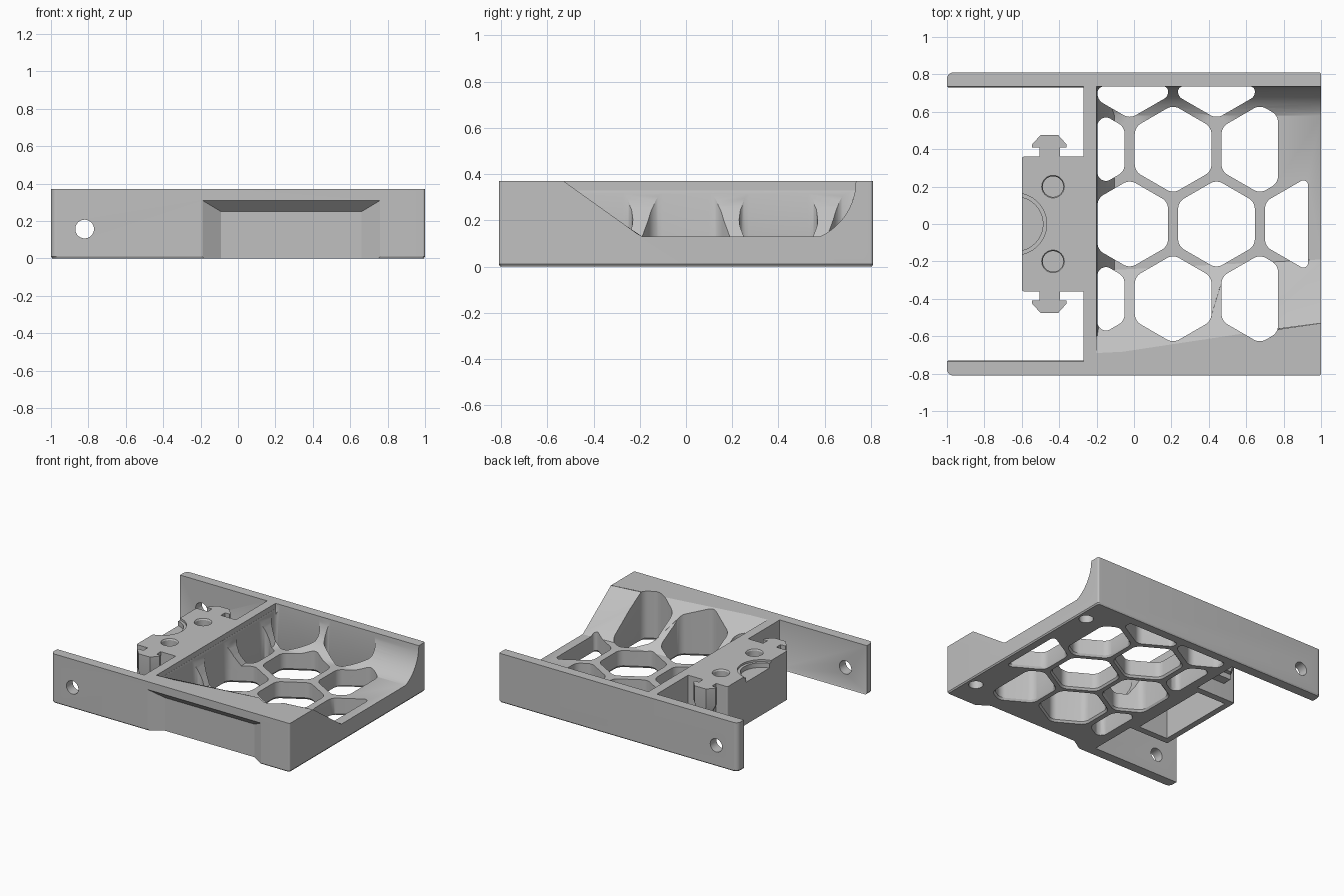
import bpy
import bmesh
from math import cos, sin, pi, radians, tan
from mathutils import Vector

cube = bpy.data.objects.get("Cube")
if cube:
    bpy.data.objects.remove(cube, do_unlink=True)

GREY = (0.53, 0.53, 0.53, 1)
mat = bpy.data.materials.new("plain grey")
mat.use_nodes = True
mat.diffuse_color = GREY
bsdf = mat.node_tree.nodes["Principled BSDF"]
bsdf.inputs["Base Color"].default_value = GREY
bsdf.inputs["Roughness"].default_value = 0.6

TOP = 0.37      # overall height
FLOOR = 0.13    # tray floor height
WALL = 0.735    # inner side of the long walls


def loft(name, rings):
    """Solid skin through matching closed rings, capped at both ends."""
    bm = bmesh.new()
    vs = [[bm.verts.new(p) for p in ring] for ring in rings]
    n = len(vs[0])
    for a, b in zip(vs, vs[1:]):
        for i in range(n):
            j = (i + 1) % n
            bm.faces.new((a[i], a[j], b[j], b[i]))
    bm.faces.new(vs[0][::-1])
    bm.faces.new(vs[-1])
    bmesh.ops.recalc_face_normals(bm, faces=bm.faces)
    mesh = bpy.data.meshes.new(name)
    bm.to_mesh(mesh)
    bm.free()
    mesh.materials.append(mat)
    ob = bpy.data.objects.new(name, mesh)
    bpy.context.collection.objects.link(ob)
    return ob


def prism(name, poly, levels):
    """Upright prism; levels are (z, scale about the outline's centre)."""
    c = Vector(((min(p[0] for p in poly) + max(p[0] for p in poly)) / 2,
                (min(p[1] for p in poly) + max(p[1] for p in poly)) / 2))
    return loft(name, [[(*(c + (Vector(p) - c) * s), z) for p in poly] for z, s in levels])


def rect(x0, x1, y0, y1):
    return [(x0, y0), (x1, y0), (x1, y1), (x0, y1)]


def circle(x, y, r, n=40):
    return [(x + r * cos(2 * pi * i / n), y + r * sin(2 * pi * i / n)) for i in range(n)]


def clip(poly, axis, limit, sign):
    """Keep the part of the outline where sign * coordinate <= sign * limit."""
    out = []
    for a, b in zip(poly, poly[1:] + poly[:1]):
        da, db = sign * (a[axis] - limit), sign * (b[axis] - limit)
        if da <= 0:
            out.append(a)
        if da * db < 0:
            out.append(tuple(Vector(a).lerp(Vector(b), da / (da - db))))
    return out


def rounded(poly, radius, steps=6):
    """Round the outline's corners; radius may be a rule on the corner."""
    out = []
    n = len(poly)
    for i in range(n):
        p = Vector(poly[i])
        r = radius(p) if callable(radius) else radius
        if r == 0:
            out.append(tuple(p))
            continue
        u, v = Vector(poly[i - 1]) - p, Vector(poly[(i + 1) % n]) - p
        half = u.angle(v) / 2
        d = min(r / tan(half), u.length * 0.45, v.length * 0.45)
        r = d * tan(half)
        u.normalize()
        v.normalize()
        centre = p + (u + v).normalized() * (r / sin(half))
        a, b = p + u * d - centre, p + v * d - centre
        for k in range(steps + 1):
            out.append(tuple(centre + a.lerp(b, k / steps).normalized() * r))
    return out


def combine(target, cutter, operation="DIFFERENCE"):
    cutter.hide_render = True
    mod = target.modifiers.new("cut", "BOOLEAN")
    mod.operation, mod.solver, mod.object = operation, "EXACT", cutter
    bpy.context.view_layer.objects.active = target
    bpy.ops.object.modifier_apply(modifier=mod.name)
    bpy.data.objects.remove(cutter, do_unlink=True)


# Tray body: long side walls, cross wall and solid base
outline = [(-1, -0.81), (1, -0.81), (1, 0.81), (-1, 0.81),
           (-1, WALL), (-0.27, WALL), (-0.27, -WALL), (-1, -WALL)]
outline = rounded(outline, lambda p: (0.035 if p.x < 0 else 0.012) if abs(p.y) > 0.8 else 0)
body = prism("tray_body", outline, [(0, 0.993), (0.01, 1), (TOP, 1)])


# Open tray hollow: skewed front ramp, flat floor, curved back
def hollow_ring(x, top_y, foot_y):
    run = (foot_y - top_y) / (TOP - FLOOR)
    ring = [(x, top_y - run * 0.03, TOP + 0.03), (x, foot_y, FLOOR)]
    sweep, radius = radians(65.7), 0.263
    for k in range(13):
        a = sweep * (1 - k / 12)
        ring.append((x, WALL - radius * (1 - cos(a)), TOP - radius * sin(a)))
    return ring + [(x, WALL, TOP + 0.03)]


combine(body, loft("hollow", [hollow_ring(-0.2, -0.69, -0.25), hollow_ring(1.05, -0.523, -0.187)]))

# Sloped rib foot along the cross wall
foot = [(-0.24, 0.08), (-0.1, 0.08), (-0.105, FLOOR), (-0.15, 0.2), (-0.18, 0.26), (-0.199, 0.33), (-0.24, 0.33)]
combine(body, loft("rib_foot", [[(x, y, z) for x, z in foot] for y in (-0.7, 0.76)]), "UNION")

# Honeycomb openings, trimmed at the tray's edges
PITCH, ROW, APOTHEM = 0.464, 0.4, 0.205
for row, columns, right in ((-1, 3, 0.77), (0, 3, 0.93), (1, 3, 0.77), (2, 2, 0.93)):
    for col in range(columns):
        cx = (-0.255 if row % 2 else -0.023) + col * PITCH
        cy = row * ROW
        r = APOTHEM / cos(pi / 6)
        hexagon = [(cx + r * sin(k * pi / 3), cy - r * cos(k * pi / 3)) for k in range(6)]
        for axis, limit, sign in ((0, -0.195, -1), (0, right, 1), (1, WALL, 1)):
            hexagon = clip(hexagon, axis, limit, sign)
        combine(body, prism("cell", rounded(hexagon, 0.065),
                            [(-0.02, 1.12), (0.015, 1), (TOP + 0.05, 1)]))


# Grip recess in the front wall
def recess_ring(y, grow):
    x0, x1, z = -0.09 - 0.1 * grow, 0.66 + 0.1 * grow, 0.25 + 0.06 * grow
    return [(x0, y, -0.05), (x1, y, -0.05), (x1, y, z), (x0, y, z)]


combine(body, loft("recess", [recess_ring(-0.82, 1.15), recess_ring(-0.745, 0)]))

# Pivot holes through both long walls
pivot = [[(x, y, z) for x, z in circle(-0.82, 0.157, 0.05)] for y in (-0.9, 0.9)]
combine(body, loft("pivot", pivot))

# Blind round sockets underneath
for y in (-0.59, 0.59):
    combine(body, prism("socket", circle(0.925, y, 0.05), [(-0.05, 1), (0.09, 1)]))

# Connector block with an open pocket underneath
block = prism("connector_block", rounded(rect(-0.6, -0.25, -0.36, 0.36),
              lambda p: 0.012 if p.x < -0.5 else 0), [(0, 1), (TOP, 1)])
combine(block, prism("pocket", rect(-0.555, -0.31, -0.31, 0.31), [(-0.05, 1), (0.26, 1)]))
for y in (-0.2, 0.2):
    combine(block, prism("bore", circle(-0.433, y, 0.055), [(0.31, 1), (0.36, 1), (0.38, 1.2)]))
combine(block, prism("arc_step", circle(-0.632, 0, 0.165, 64), [(0.355, 1), (0.4, 1)]))
combine(block, prism("arc_seat", circle(-0.632, 0, 0.145, 64), [(0.32, 1), (0.4, 1)]))

# Arrow shaped latch tabs on both ends of the block
parts = [body, block]
for side, label in ((-1, "front"), (1, "back")):
    neck = [(x, side * y) for x, y in rect(-0.505, -0.395, 0.34, 0.43)]
    head = [(x, side * y) for x, y in
            [(-0.545, 0.41), (-0.36, 0.41), (-0.36, 0.425), (-0.405, 0.475), (-0.5, 0.475), (-0.545, 0.425)]]
    tab = prism(label + "_latch_tab", neck, [(0.12, 1), (TOP, 1)])
    combine(tab, prism("head", head, [(0.16, 0.6), (0.24, 1), (TOP, 1)]), "UNION")
    parts.append(tab)

for ob in parts:
    bpy.ops.object.select_all(action="DESELECT")
    ob.select_set(True)
    bpy.context.view_layer.objects.active = ob
    bpy.ops.object.shade_smooth_by_angle(angle=radians(28))
